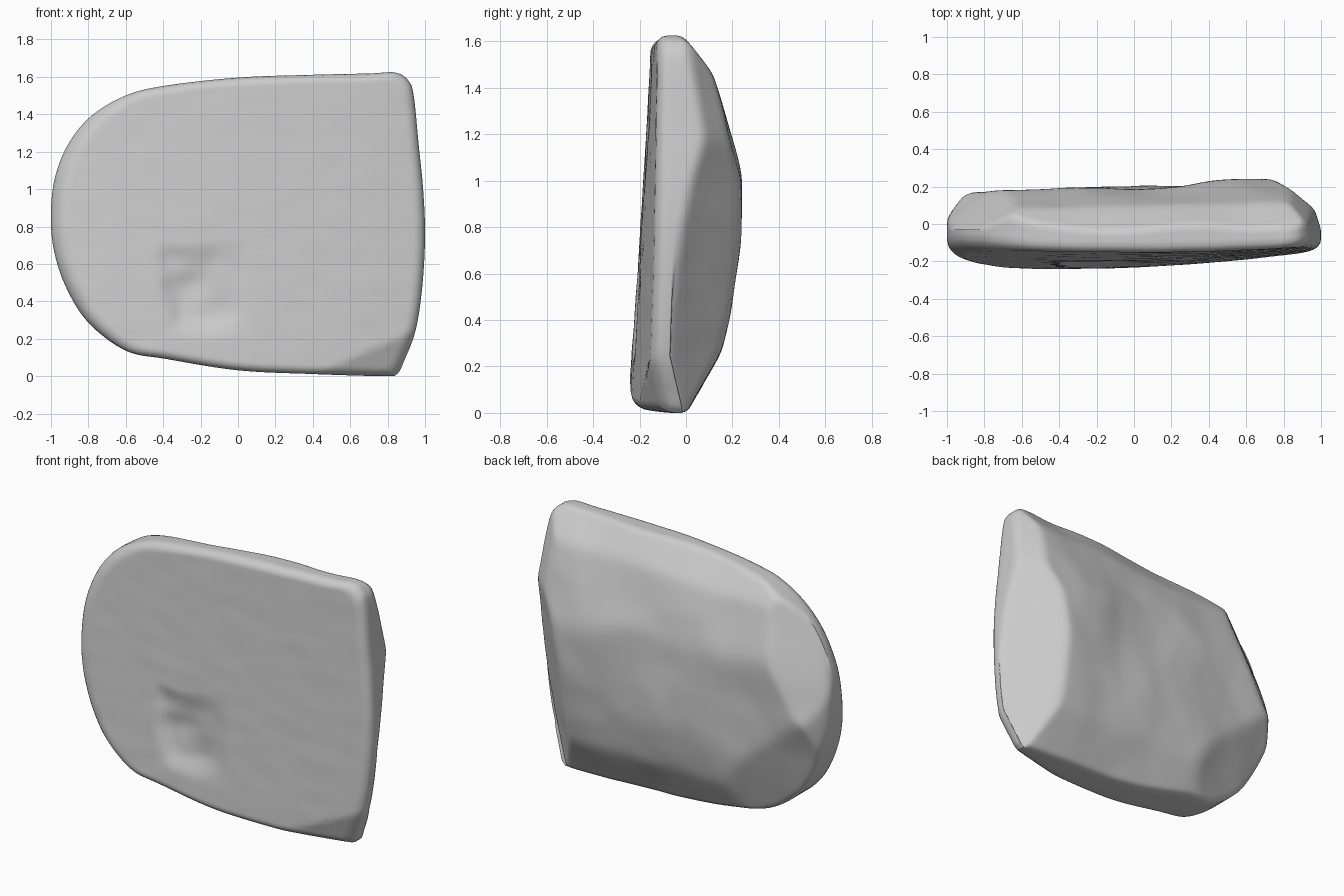
import bpy, bmesh, math
from mathutils import Vector, noise

if "Cube" in bpy.data.objects:
    bpy.data.objects.remove(bpy.data.objects["Cube"])

# Front outline of the slab (x, z)
OUTLINE = [(-1, .87), (-.98, 1.06), (-.91, 1.24), (-.79, 1.39), (-.61, 1.5), (-.4, 1.555),
           (0, 1.6), (.4, 1.615), (.7, 1.622), (.84, 1.627), (.91, 1.585), (.94, 1.5),
           (.965, 1.25), (.99, 1.0), (1, .75), (.985, .48), (.95, .25), (.89, .09),
           (.85, .015), (.78, .004), (.4, .015), (0, .035), (-.38, .095), (-.6, .14),
           (-.8, .29), (-.92, .48), (-.985, .68)]
CENTRE = Vector((.05, .82))
STEPS = 8


def smooth(a, b, v):
    t = min(1, max(0, (v - a) / (b - a)))
    return t * t * (3 - 2 * t)


def catmull(points, steps):
    pts = [Vector(p) for p in points]
    n, out = len(pts), []
    for i in range(n):
        a, b, c, d = (pts[(i + k) % n] for k in (-1, 0, 1, 2))
        for s in range(steps):
            t = s / steps
            out.append(.5 * (2 * b + (c - a) * t + (2 * a - 5 * b + 4 * c - d) * t * t
                             + (3 * b - a - 3 * c + d) * t ** 3))
    return out


def front_y(x, z):
    # Slightly bowed and twisted flat face
    y = -.225 + .05 * x + .04 * x * x + (.055 - .035 * x) * z
    y += .002 * noise.noise(Vector((x * 5, 3, z * 9)))
    # Worn pit, steep at its upper left, fading out to the right
    wob = .03 * noise.noise(Vector((x * 5, 7, z * 5)))
    pit = smooth(-.43, -.32, x + wob - .12 * (.5 - z)) * (1 - smooth(-.15, .1, x + wob))
    pit *= smooth(.2, .36, z + wob) * (1 - smooth(.58, .74, z + wob))
    y += pit * (.034 + .018 * noise.noise(Vector((x * 6, 1, z * 6))))
    # Chipped lower right corner
    chip = (x - .45) * .4 - (z - .03) * .915
    return y + .4 * max(0, chip)


def back_y(x, z):
    # Rough back: softened intersection of broken facets
    upper_left = -.88 * (x + .64) + .48 * (z - 1.24)
    lower_left = -.66 * (x + .6) - .74 * (z - .5)
    thin = .05 * smooth(.45, -.2, x)
    facets = [.203 + .03 * x + .018 * smooth(.25, .5, x),
              -thin + (1.62 - z) * .78,
              .085 - thin * .6 + (1.6 - z) * .27,
              -.13 + .18 * z + (.98 - x) * .85,
              .09 - .3 * (z - 1.2) + (.965 - x) * .8,
              .005 + z * .56,
              .105 + z * .19,
              .175 - .85 * upper_left,
              .165 - .5 * lower_left,
              .04 + (x + 1) * 1.4]
    k = 130
    y = -math.log(sum(math.exp(-k * f) for f in facets)) / k + .006
    y += .018 * noise.noise(Vector((x * 2.4 + 4, 0, z * 2.4)))
    return y + .003 * noise.noise(Vector((x * 6, 5, z * 6)))


def rim(t, radius):
    # Quarter-round drop near the outline
    d = (1 - t) * .85
    if d >= radius:
        return 0
    return radius - math.sqrt(max(0, radius ** 2 - (radius - d) ** 2))


edge = catmull(OUTLINE, STEPS)
N = len(edge)
inner = [i / 40 for i in range(1, 36)]
outer = [.89, .905, .92, .935, .95, .965, .978, .988, .995, 1]
rows = [(t, 'front') for t in inner + outer]
rows += [(w, 'wall') for w in (.25, .5, .75)]
rows += [(t, 'back') for t in reversed(inner + outer)]

bm = bmesh.new()


def place(x, z, t, side):
    f = front_y(x, z) + rim(t, .05 + .04 * smooth(-.5, -1, x))
    b = max(back_y(x, z) - rim(t, .025), f + .03)
    return Vector((x, f if side == 'front' else b, z))


rings = []
for t, side in rows:
    ring = []
    for e in edge:
        if side == 'wall':
            co = place(e.x, e.y, 1, 'front').lerp(place(e.x, e.y, 1, 'back'), t)
        else:
            p = CENTRE + (e - CENTRE) * t
            co = place(p.x, p.y, t, side)
        ring.append(bm.verts.new(co))
    rings.append(ring)

for r0, r1 in zip(rings, rings[1:]):
    for i in range(N):
        j = (i + 1) % N
        bm.faces.new((r0[i], r0[j], r1[j], r1[i]))

# Close the middle of both faces
for ring, side in ((rings[0], 'front'), (rings[-1], 'back')):
    c = bm.verts.new(place(CENTRE.x, CENTRE.y, 0, side))
    for i in range(N):
        bm.faces.new((c, ring[i], ring[(i + 1) % N]))

bmesh.ops.recalc_face_normals(bm, faces=bm.faces[:])

# Stand on the floor and centre in depth
low = min(v.co.z for v in bm.verts)
ys = [v.co.y for v in bm.verts]
bmesh.ops.translate(bm, verts=bm.verts[:], vec=(0, -(min(ys) + max(ys)) / 2, -low))

mesh = bpy.data.meshes.new("stone_slab")
bm.to_mesh(mesh)
bm.free()
slab = bpy.data.objects.new("stone_slab", mesh)
bpy.context.collection.objects.link(slab)
mesh.polygons.foreach_set("use_smooth", [True] * len(mesh.polygons))
mesh.update()
